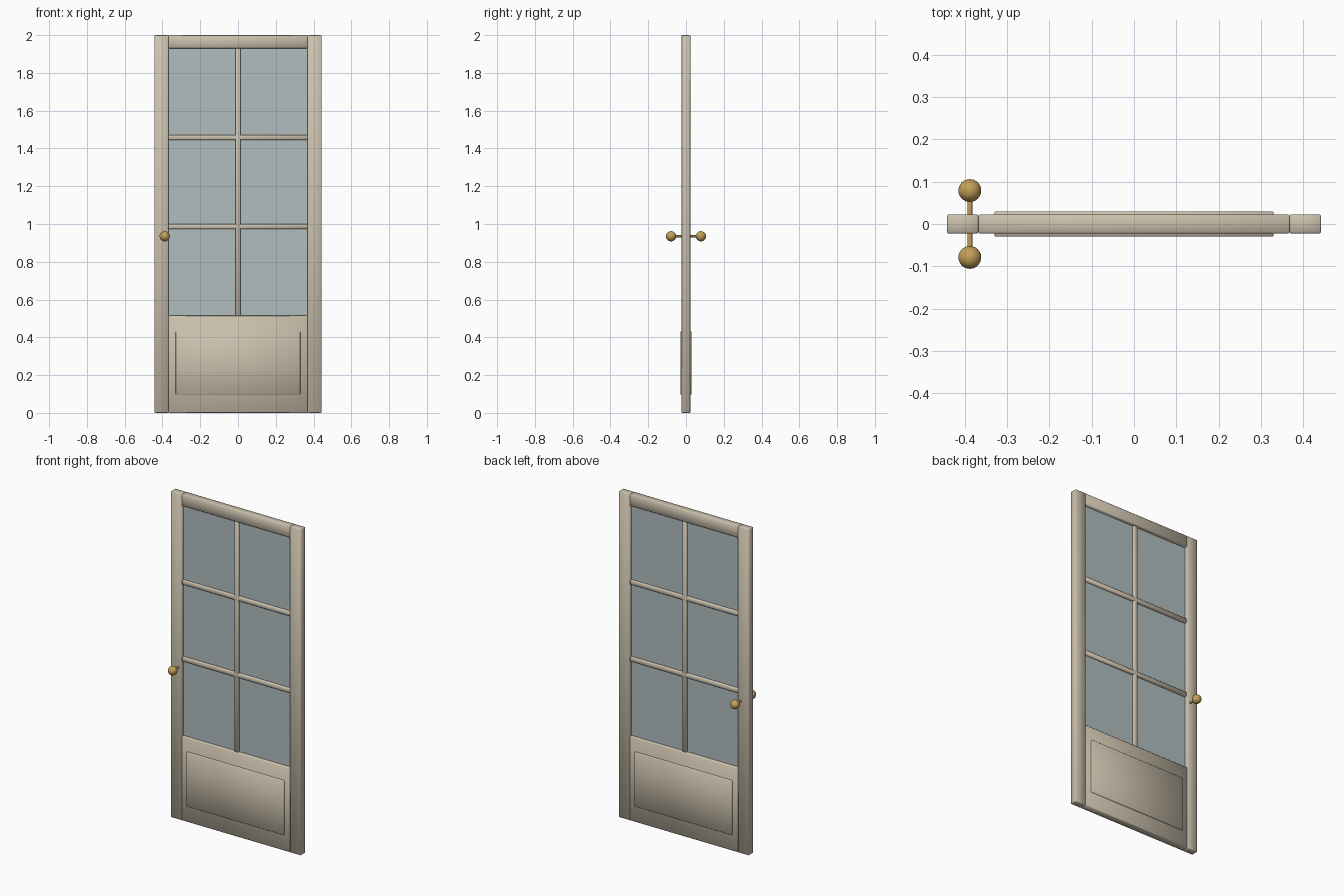
import bpy
from mathutils import Vector

default = bpy.data.objects.get("Cube")
if default:
    bpy.data.objects.remove(default, do_unlink=True)


def material(name, rgb):
    m = bpy.data.materials.new(name)
    m.use_nodes = True
    m.diffuse_color = (*rgb, 1)
    m.node_tree.nodes["Principled BSDF"].inputs["Base Color"].default_value = (*rgb, 1)
    return m


paint = material("cream_paint", (0.60, 0.53, 0.42))
glass = material("blue_grey_glass", (0.44, 0.51, 0.52))
brass = material("brass", (0.55, 0.35, 0.10))


def finish(name, mat):
    ob = bpy.context.object
    ob.name = ob.data.name = name
    ob.data.materials.append(mat)
    return ob


def box(name, x, y, z, mat=paint, bevel=0.003):
    """Box spanning the (low, high) ranges, with softened edges."""
    lo, hi = map(Vector, zip(x, y, z))
    bpy.ops.mesh.primitive_cube_add(size=1, location=(lo + hi) / 2)
    ob = finish(name, mat)
    ob.scale = hi - lo
    bpy.ops.object.transform_apply(location=False, rotation=False, scale=True)
    if bevel:
        mod = ob.modifiers.new("soft_edges", "BEVEL")
        mod.width = bevel
        mod.segments = 1
        bpy.ops.object.shade_smooth()
    return ob


WIDE, INNER, DEEP = 0.442, 0.368, 0.0225
GLASS_LOW, GLASS_HIGH = 0.515, 1.93
frame_y = (-DEEP, DEEP)
bar_y = (-0.018, 0.018)
BAR = 0.0135

# Outer frame
box("left_stile", (INNER, WIDE), frame_y, (0, 2))
box("right_stile", (-WIDE, -INNER), frame_y, (0, 2))
box("top_rail", (-INNER, INNER), frame_y, (GLASS_HIGH, 2))
box("bottom_rail", (-INNER, INNER), frame_y, (0, GLASS_LOW))

# Raised panel showing on both faces
box("raised_panel", (-0.33, 0.33), (-0.03, 0.03), (0.097, 0.432))

# Glazing and its bars
box("glass_pane", (-INNER, INNER), (-0.003, 0.003), (GLASS_LOW, GLASS_HIGH), glass, 0)
box("vertical_bar", (-BAR, BAR), bar_y, (GLASS_LOW, GLASS_HIGH))
for i in (1, 2):
    z = GLASS_LOW + (GLASS_HIGH - GLASS_LOW) * i / 3
    box(f"horizontal_bar_{i}", (-INNER, INNER), bar_y, (z - BAR, z + BAR))

# Knob and stem on each face
for side, s in (("front", -1), ("back", 1)):
    bpy.ops.mesh.primitive_uv_sphere_add(segments=24, ring_count=16, radius=0.027,
                                         location=(-0.388, s * 0.079, 0.935))
    finish(f"{side}_knob", brass)
    bpy.ops.object.shade_smooth()
    bpy.ops.mesh.primitive_cylinder_add(vertices=16, radius=0.006, depth=0.05,
                                        location=(-0.388, s * 0.045, 0.935),
                                        rotation=(1.5708, 0, 0))
    finish(f"{side}_knob_stem", brass)
    bpy.ops.object.shade_smooth_by_angle()
